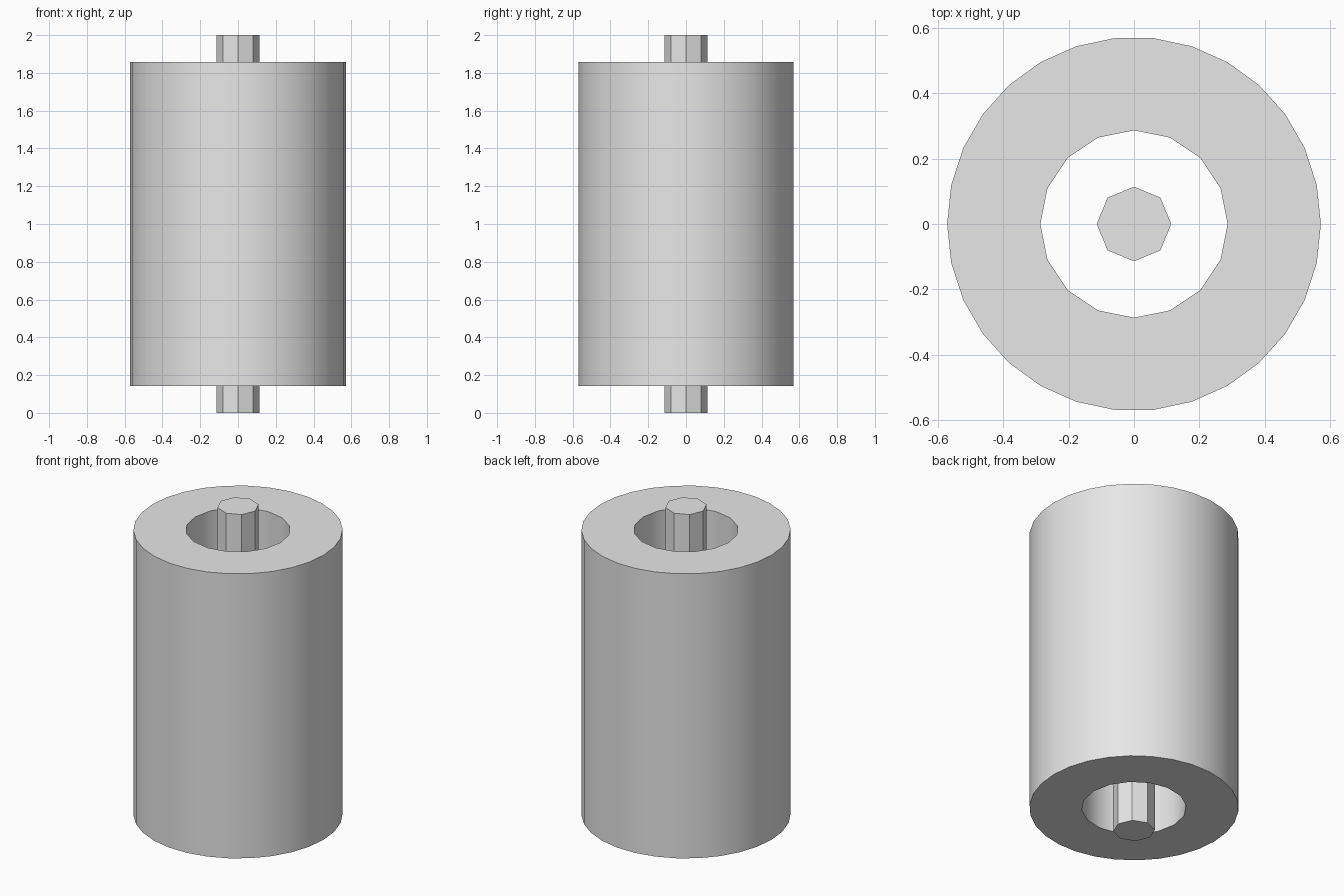
import bpy, bmesh
from math import cos, sin, tau, radians

cube = bpy.data.objects.get("Cube")
if cube:
    bpy.data.objects.remove(cube, do_unlink=True)

grey = bpy.data.materials.new("plain_grey")
grey.use_nodes = True
grey.diffuse_color = (0.8, 0.8, 0.8, 1)
grey.node_tree.nodes["Principled BSDF"].inputs["Base Color"].default_value = (0.8, 0.8, 0.8, 1)


def ring(bm, sides, radius, z):
    return [bm.verts.new((radius * cos(tau * i / sides), radius * sin(tau * i / sides), z))
            for i in range(sides)]


def prism(name, walls, z0, z1):
    """Upright solid bounded by concentric (sides, radius) walls, capped between them."""
    bm = bmesh.new()
    ends = {z0: [], z1: []}
    for sides, radius in walls:
        low, high = ring(bm, sides, radius, z0), ring(bm, sides, radius, z1)
        for i in range(sides):
            j = (i + 1) % sides
            bm.faces.new((low[i], low[j], high[j], high[i]))
            ends[z0].append(bm.edges.get((low[i], low[j])))
            ends[z1].append(bm.edges.get((high[i], high[j])))
    for edges in ends.values():
        bmesh.ops.triangle_fill(bm, edges=edges, use_beauty=True)
    bmesh.ops.recalc_face_normals(bm, faces=bm.faces[:])
    mesh = bpy.data.meshes.new(name)
    bm.to_mesh(mesh)
    bm.free()
    mesh.materials.append(grey)
    obj = bpy.data.objects.new(name, mesh)
    bpy.context.collection.objects.link(obj)
    bpy.ops.object.select_all(action='DESELECT')
    obj.select_set(True)
    bpy.context.view_layer.objects.active = obj
    bpy.ops.object.shade_smooth_by_angle(angle=radians(30))


# Thick hollow sleeve, open right through
prism("sleeve", [(30, 0.571), (16, 0.286)], 0.143, 1.857)
# Octagonal shaft standing free in the bore
prism("shaft", [(8, 0.114)], 0, 2)
